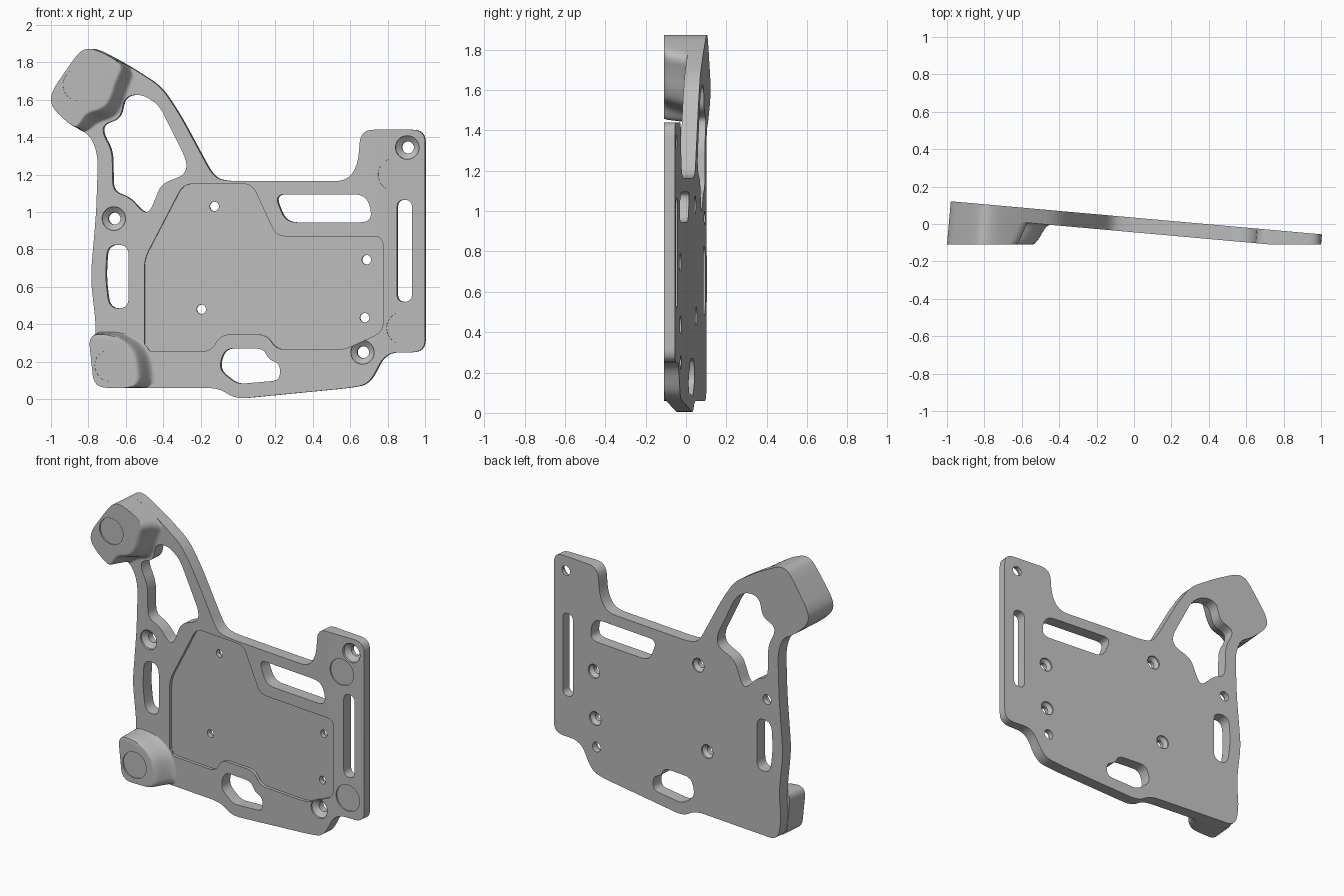
import bpy, bmesh, math
from mathutils import Vector

if "Cube" in bpy.data.objects:
    bpy.data.objects.remove(bpy.data.objects["Cube"], do_unlink=True)

grey = bpy.data.materials.new("light_grey")
grey.use_nodes = True
grey.diffuse_color = (0.5, 0.5, 0.5, 1)
grey.node_tree.nodes["Principled BSDF"].inputs["Base Color"].default_value = (0.5, 0.5, 0.5, 1)

SLOPE, FLAT = 0.0885, -0.11       # tilt of the plate, plane of the mounting faces


def back(off=0):
    return lambda x: 0.033 - SLOPE * x + off


def front(off=0):
    return lambda x: -0.045 - SLOPE * x + off


def level(y):
    return lambda x: y


def rounded(pts, r=0.04, n=6):
    """Closed outline with every corner eased by a quadratic curve."""
    pts, out = [Vector(p) for p in pts], []
    for i, p in enumerate(pts):
        a, b = pts[i - 1] - p, pts[(i + 1) % len(pts)] - p
        s = p + a.normalized() * min(r, a.length * 0.48)
        e = p + b.normalized() * min(r, b.length * 0.48)
        for k in range(n + 1):
            t = k / n
            out.append(s * (1 - t) ** 2 + p * 2 * t * (1 - t) + e * t * t)
    return out


def circle(c, r, n=40):
    return [Vector((c[0] + r * math.cos(i * math.tau / n),
                    c[1] + r * math.sin(i * math.tau / n))) for i in range(n)]


def loft(name, rings):
    """Solid through (outline, depth function) rings, walls square to the tilted plate."""
    bm, loops = bmesh.new(), []
    for pts, depth in rings:
        loops.append([bm.verts.new((p.x + SLOPE * (depth(p.x) - FLAT), depth(p.x), p.y)) for p in pts])
    for a, b in zip(loops, loops[1:]):
        for i in range(len(a)):
            bm.faces.new((a[i - 1], a[i], b[i], b[i - 1]))
    bm.faces.new(loops[0])
    bm.faces.new(loops[-1])
    bmesh.ops.recalc_face_normals(bm, faces=bm.faces)
    me = bpy.data.meshes.new(name)
    bm.to_mesh(me)
    bm.free()
    me.materials.append(grey)
    ob = bpy.data.objects.new(name, me)
    bpy.context.collection.objects.link(ob)
    return ob


def through(name, pts):
    return loft(name, [(pts, back(0.1)), (pts, level(-0.25))])


def cut(ob, cutters):
    for c in cutters:
        m = ob.modifiers.new(c.name, "BOOLEAN")
        m.operation, m.solver, m.object = "DIFFERENCE", "EXACT", c
    bpy.context.view_layer.update()
    ev = ob.evaluated_get(bpy.context.evaluated_depsgraph_get())
    me = bpy.data.meshes.new_from_object(ev)
    ob.modifiers.clear()
    ob.data = me


# Main plate outline, clockwise from the top of the arm
outline = rounded([
    (-0.83, 1.87), (-0.77, 1.875), (-0.6, 1.785), (-0.42, 1.67), (-0.32, 1.52), (-0.14, 1.19),
    (-0.07, 1.165), (0.58, 1.165), (0.64, 1.25), (0.655, 1.44), (1, 1.44), (1, 0.25),
    (0.79, 0.25), (0.7, 0.08), (0.6, 0.06), (-0.02, 0), (-0.11, 0.06), (-0.76, 0.06),
    (-0.785, 0.2), (-0.77, 0.38), (-0.8, 0.65), (-0.77, 1.0), (-0.76, 1.3), (-0.8, 1.41),
    (-0.88, 1.45), (-1.0, 1.56), (-1.0, 1.64), (-0.87, 1.83)], 0.07)
plate = loft("main_plate", [(outline, back()), (outline, front())])

# Trim the right end flat to the mounting plane
bm = bmesh.new()
bm.from_mesh(plate.data)
trim = bmesh.ops.bisect_plane(bm, geom=bm.verts[:] + bm.edges[:] + bm.faces[:],
                              plane_co=(0, FLAT, 0), plane_no=(0, -1, 0), clear_outer=True)
bmesh.ops.holes_fill(bm, edges=[e for e in bm.edges if e.is_boundary], sides=0)
bmesh.ops.recalc_face_normals(bm, faces=bm.faces)
bm.to_mesh(plate.data)
bm.free()

# Windows and slots
window = through("arm_window", rounded([
    (-0.735, 1.42), (-0.73, 1.47), (-0.64, 1.5), (-0.615, 1.62), (-0.52, 1.63), (-0.43, 1.57),
    (-0.28, 1.27), (-0.29, 1.2), (-0.42, 1.15), (-0.48, 1.0), (-0.52, 1.0), (-0.59, 1.08),
    (-0.68, 1.11), (-0.685, 1.33)], 0.05))
slots = [
    through("upper_slot", rounded([(0.19, 1.095), (0.67, 1.095), (0.71, 1.03), (0.71, 0.945),
                                   (0.25, 0.945)], 0.06)),
    through("right_slot", rounded([(0.85, 1.065), (0.93, 1.065), (0.93, 0.52), (0.85, 0.52)])),
    through("left_slot", rounded([(-0.71, 0.825), (-0.595, 0.825), (-0.595, 0.485),
                                  (-0.7, 0.485), (-0.72, 0.65)], 0.06)),
    through("bottom_slot", rounded([(-0.07, 0.27), (0.13, 0.27), (0.16, 0.21), (0.22, 0.19),
                                    (0.22, 0.1), (-0.01, 0.08), (-0.1, 0.15), (-0.1, 0.21)]))]

# Shallow pocket on the front
pocket_shape = rounded([(-0.51, 0.75), (-0.3, 1.15), (0.07, 1.15), (0.2, 0.87), (0.775, 0.87),
                        (0.775, 0.36), (0.57, 0.265), (0.2, 0.265), (0.15, 0.345),
                        (-0.1, 0.345), (-0.15, 0.255), (-0.51, 0.255)], 0.05)
pocket = loft("pocket", [(pocket_shape, front(0.02)), (pocket_shape, level(-0.25))])

# Countersunk screw holes, from the front and from the back
screws = []
for c in ((0.905, 1.345), (-0.675, 0.965), (0.665, 0.25)):
    face = max(front()(c[0]), FLAT)
    wide, narrow = circle(c, 0.063), circle(c, 0.032)
    screws.append(loft("front_screw", [(narrow, back(0.1)), (narrow, level(face + 0.04)),
                                       (wide, level(face + 0.015)), (wide, level(-0.25))]))
for c in ((-0.135, 1.03), (0.685, 0.745), (0.675, 0.435), (-0.205, 0.48)):
    wide, narrow = circle(c, 0.045), circle(c, 0.025)
    screws.append(loft("back_screw", [(wide, back(0.1)), (wide, back(-0.01)),
                                      (narrow, back(-0.03)), (narrow, level(-0.25))]))

# Round shallow seats in the four mounting faces
seats = [loft("seat", [(circle(c, 0.086), level(FLAT + 0.008)), (circle(c, 0.086), level(-0.25))])
         for c in ((-0.85, 1.68), (-0.68, 0.18), (0.835, 1.2), (0.88, 0.38))]


def pad(name, base, top, r):
    """Raised block whose inner edge blends into the plate."""
    base, top = rounded(base, r), rounded(top, r)
    rings = [(base, front(0.01))]
    steps = 14
    for i in range(steps + 1):
        a = i / steps
        t = a ** 3 * (6 * a * a - 15 * a + 10)
        ring = [p.lerp(q, a) for p, q in zip(base, top)]
        rings.append((ring, lambda x, t=t: front()(x) * (1 - t) + FLAT * t))
    return loft(name, rings)


arm_pad = pad(
    "arm_pad",
    [(-0.83, 1.87), (-0.77, 1.875), (-0.55, 1.755), (-0.585, 1.66), (-0.62, 1.56), (-0.66, 1.5),
     (-0.76, 1.47), (-0.82, 1.42), (-0.88, 1.45), (-1.0, 1.56), (-1.0, 1.64), (-0.87, 1.83)],
    [(-0.83, 1.87), (-0.77, 1.875), (-0.62, 1.797), (-0.67, 1.7), (-0.69, 1.62), (-0.73, 1.56),
     (-0.82, 1.54), (-0.86, 1.46), (-0.89, 1.46), (-1.0, 1.56), (-1.0, 1.64), (-0.87, 1.83)], 0.07)
corner_pad = pad(
    "corner_pad",
    [(-0.45, 0.06), (-0.77, 0.06), (-0.8, 0.36), (-0.62, 0.36), (-0.49, 0.29), (-0.45, 0.17)],
    [(-0.55, 0.06), (-0.77, 0.06), (-0.8, 0.35), (-0.66, 0.34), (-0.57, 0.26), (-0.55, 0.17)], 0.07)

cut(plate, [window, pocket] + slots + screws + seats[2:])
cut(arm_pad, [window, seats[0]])
cut(corner_pad, [seats[1]])
for c in [window, pocket] + slots + screws + seats:
    bpy.data.objects.remove(c, do_unlink=True)

# Smooth shading with crisp edges
for ob in (plate, arm_pad, corner_pad):
    bpy.ops.object.select_all(action="DESELECT")
    ob.select_set(True)
    bpy.context.view_layer.objects.active = ob
    bpy.ops.object.shade_smooth_by_angle(angle=math.radians(32))
